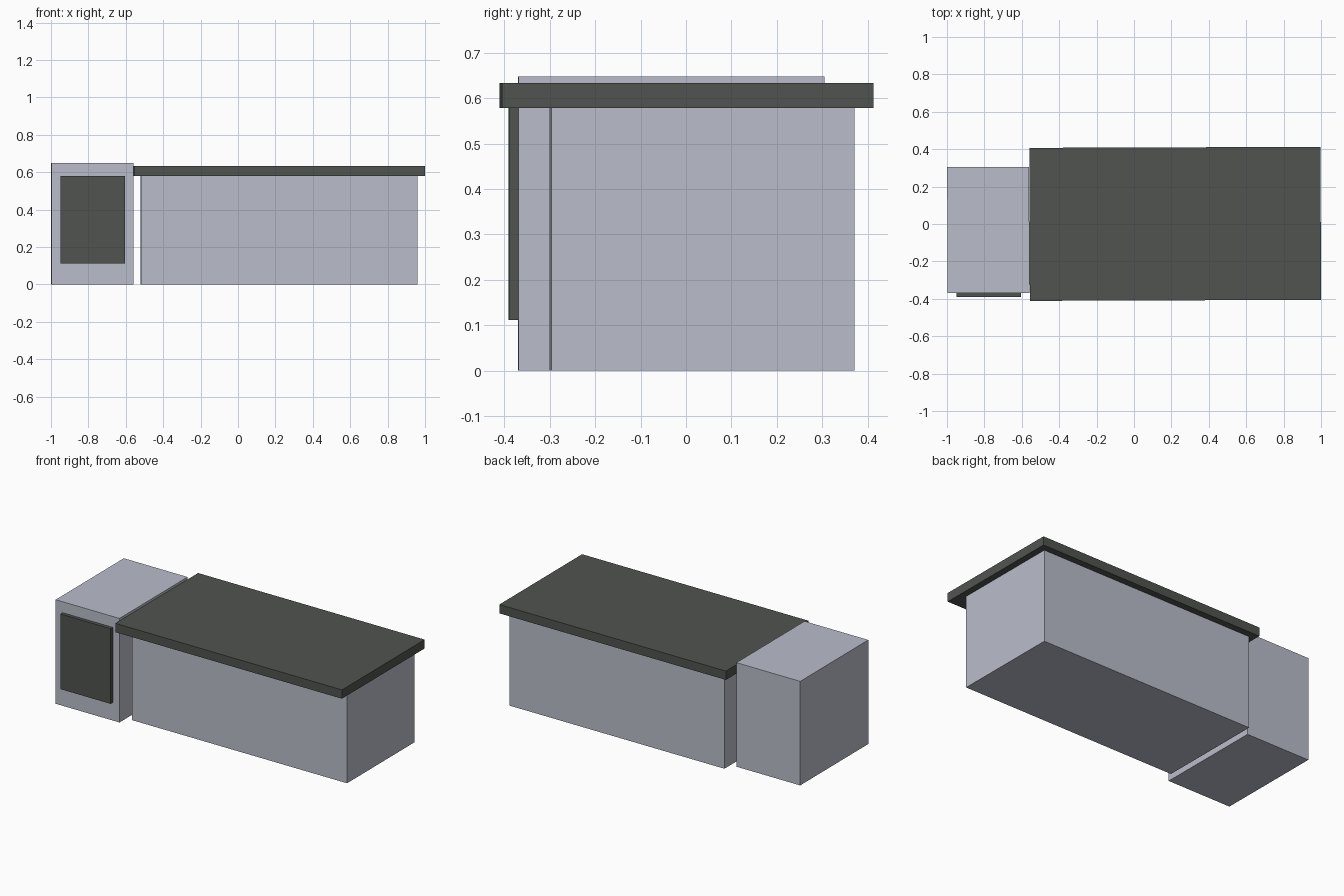
import bpy
from math import radians
from mathutils import Matrix

cube = bpy.data.objects.get("Cube")
if cube:
    bpy.data.objects.remove(cube, do_unlink=True)


def material(name, colour):
    mat = bpy.data.materials.new(name)
    mat.use_nodes = True
    mat.diffuse_color = colour
    mat.node_tree.nodes["Principled BSDF"].inputs["Base Color"].default_value = colour
    return mat


pale_grey = material("pale blue grey", (0.49, 0.515, 0.59, 1))
dark_grey = material("dark grey", (0.08, 0.088, 0.078, 1))

# The whole set stands turned by a fraction of a degree
TURN = Matrix.Rotation(radians(0.2), 4, "Z")


def box(name, x, y, z, mat):
    """Box spanning the given (low, high) range on each axis."""
    bpy.ops.mesh.primitive_cube_add(size=1)
    obj = bpy.context.object
    obj.name = name
    spans = (x, y, z)
    centre = [(lo + hi) / 2 for lo, hi in spans]
    size = [hi - lo for lo, hi in spans]
    obj.data.transform(Matrix.Diagonal((*size, 1)))
    obj.matrix_world = TURN @ Matrix.Translation(centre)
    obj.data.materials.append(mat)
    return obj


# Long counter with an overhanging worktop
box("counter_body", (-0.52, 0.958), (-0.30, 0.368), (0, 0.58), pale_grey)
box("worktop", (-0.5585, 0.9985), (-0.409, 0.409), (0.579, 0.634), dark_grey)

# Separate cabinet with a raised front panel
box("cabinet_body", (-0.998, -0.56), (-0.3665, 0.307), (0, 0.648), pale_grey)
box("cabinet_door", (-0.95, -0.606), (-0.388, -0.366), (0.112, 0.58), dark_grey)
